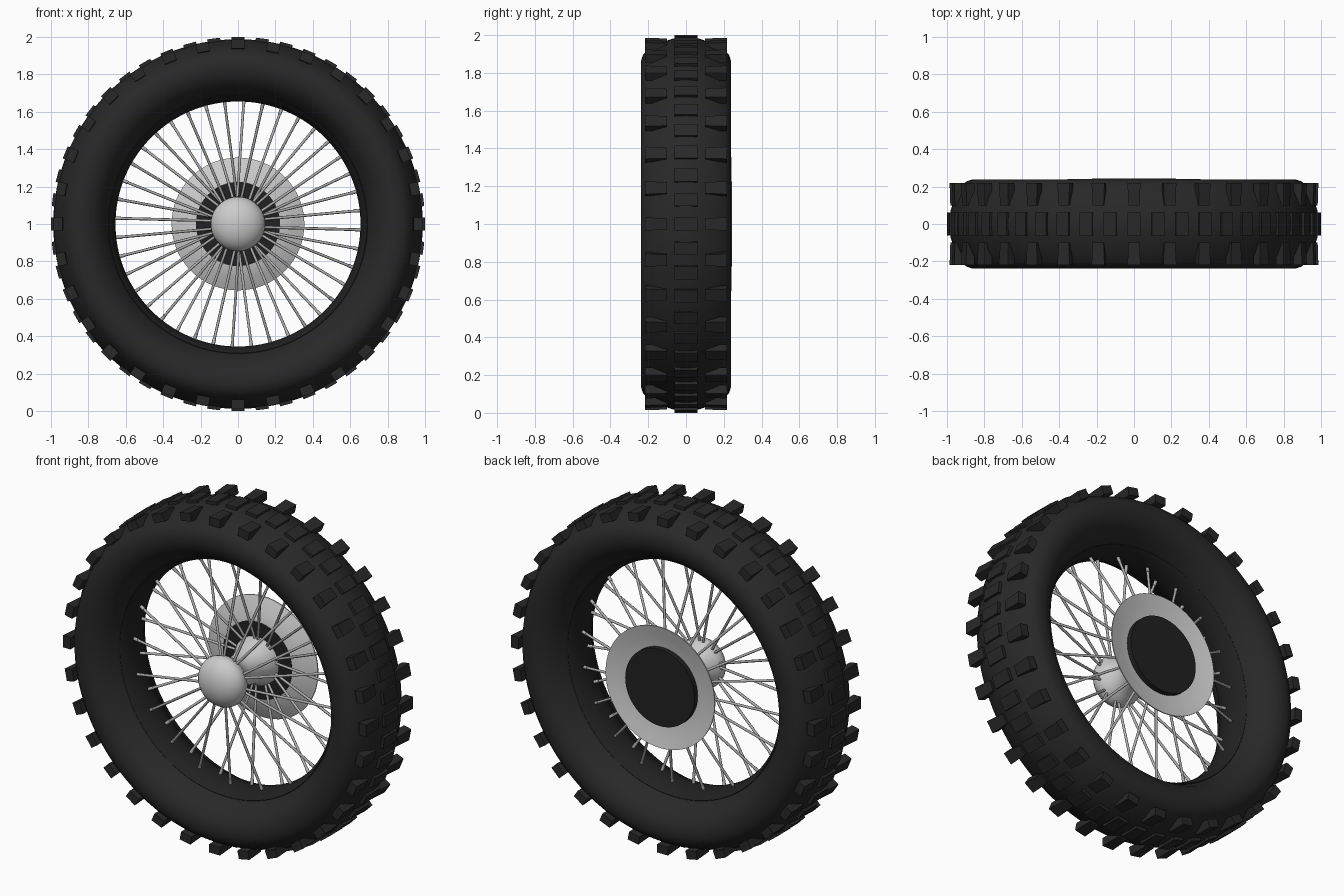
import bpy, bmesh, math
from mathutils import Vector, Matrix

if "Cube" in bpy.data.objects:
    bpy.data.objects.remove(bpy.data.objects["Cube"])

AXLE = Vector((0, 0, 1))


def material(name, v):
    m = bpy.data.materials.new(name)
    m.diffuse_color = (v, v, v, 1)
    m.use_nodes = True
    m.node_tree.nodes["Principled BSDF"].inputs["Base Color"].default_value = m.diffuse_color
    return m


RUBBER = material("tyre rubber", 0.021)
BLACK = material("black paint", 0.015)
STEEL = material("brushed steel", 0.6)
SPOKE = material("spoke wire", 0.42)


def finish(name, bm, mat, angle=None):
    bmesh.ops.recalc_face_normals(bm, faces=bm.faces)
    me = bpy.data.meshes.new(name)
    bm.to_mesh(me)
    bm.free()
    me.materials.append(mat)
    ob = bpy.data.objects.new(name, me)
    bpy.context.collection.objects.link(ob)
    if angle:
        bpy.ops.object.select_all(action='DESELECT')
        ob.select_set(True)
        bpy.context.view_layer.objects.active = ob
        bpy.ops.object.shade_smooth_by_angle(angle=math.radians(angle))
    return ob


def lathe(name, profile, mat, steps=96, closed=False, angle=40):
    """Revolve (radius, y) points about the axle."""
    bm = bmesh.new()
    vs = [bm.verts.new((0, y, 1 + r)) for r, y in profile]
    es = [bm.edges.new(p) for p in zip(vs, vs[1:])]
    if closed:
        es.append(bm.edges.new((vs[-1], vs[0])))
    bmesh.ops.spin(bm, geom=vs + es, cent=AXLE, axis=(0, 1, 0),
                   angle=math.tau, steps=steps, use_duplicate=False)
    bmesh.ops.remove_doubles(bm, verts=bm.verts, dist=1e-4)
    return finish(name, bm, mat, angle)


def mirrored(half):
    """Half profile ending at y = 0, continued on the other side."""
    return half + [(r, -y) for r, y in reversed(half) if y > 0]


def add_block(bm, angle, corners, w_in, w_out):
    """Tread block: (radius, y) outline, width varies from first two to last two corners."""
    widths = (w_in, w_in, w_out, w_out)
    rot = Matrix.Translation(AXLE) @ Matrix.Rotation(angle, 4, 'Y')
    a, b = ([bm.verts.new(rot @ Vector((s * w / 2, y, r)))
             for (r, y), w in zip(corners, widths)] for s in (-1, 1))
    bm.faces.new(a)
    bm.faces.new(b[::-1])
    for i in range(4):
        j = (i + 1) % 4
        bm.faces.new((a[i], b[i], b[j], a[j]))


# Tyre carcass and rim
tyre = [(0.685, 0.09), (0.70, 0.125), (0.735, 0.185), (0.775, 0.222), (0.82, 0.238),
        (0.86, 0.239), (0.895, 0.228), (0.92, 0.205), (0.945, 0.165),
        (0.965, 0.12), (0.981, 0.07), (0.987, 0.03), (0.988, 0)]
lathe("tyre", mirrored(tyre), RUBBER, 128, closed=True)
rim = [(0.70, 0.085), (0.698, 0.105), (0.69, 0.11), (0.682, 0.102), (0.672, 0.08),
       (0.66, 0.05), (0.655, 0.02), (0.655, 0)]
lathe("rim", mirrored(rim), BLACK, 128, closed=True)

# Centre tread blocks
bm = bmesh.new()
for i in range(48):
    add_block(bm, math.tau * i / 48,
              [(0.965, -0.062), (1.0, -0.062), (1.0, 0.062), (0.965, 0.062)], 0.07, 0.07)
finish("centre_tread", bm, RUBBER)

# Shoulder tread blocks on both sides
bm = bmesh.new()
for i in range(32):
    for s in (-1, 1):
        add_block(bm, math.tau * i / 32,
                  [(0.93, s * 0.1), (0.982, s * 0.1), (0.986, s * 0.218), (0.938, s * 0.218)],
                  0.06, 0.07)
finish("shoulder_tread", bm, RUBBER)

# Hub spool with domed front cap
dome = [(0.146 * math.sin(t), -0.14 - 0.098 * math.cos(t))
        for t in [math.pi / 2 * k / 10 for k in range(11)]]
lathe("hub", dome + [(0.138, -0.11), (0.115, -0.08), (0.095, -0.04), (0.088, 0.0),
                     (0.092, 0.05), (0.11, 0.11), (0.138, 0.16), (0.14, 0.2), (0, 0.2)],
      STEEL, 64)

# Black drum and flared steel disc at the back
lathe("brake_drum", [(0, 0.18), (0.225, 0.18), (0.225, 0.243), (0, 0.243)], BLACK, 64)
lathe("brake_disc", [(0.2, 0.18), (0.225, 0.182), (0.29, 0.203), (0.355, 0.234),
                     (0.355, 0.24), (0.29, 0.224), (0.225, 0.212), (0.2, 0.21)],
      STEEL, 64, closed=True)


def add_rod(bm, a, b, r):
    d = b - a
    mat = Matrix.Translation((a + b) / 2) @ d.to_track_quat('Z', 'Y').to_matrix().to_4x4()
    bmesh.ops.create_cone(bm, cap_ends=True, segments=8, radius1=r, radius2=r,
                          depth=d.length, matrix=mat)


def polar(r, y, a):
    return AXLE + Vector((r * math.sin(a), y, r * math.cos(a)))


# Spokes, alternating between front and back of the hub, with nipples at the rim
N = 40
bm, nip = bmesh.new(), bmesh.new()
for i in range(N):
    back = i % 2
    a = math.tau * (i + 0.3) / N
    skew = math.radians(5 if (i // 2) % 2 else -5)
    start = polar(0.125, 0.165 if back else -0.125, a + skew)
    end = polar(0.66, 0.025 if back else -0.025, a)
    add_rod(bm, start, end, 0.0075)
    add_rod(nip, end.lerp(start, 0.06), end, 0.0095)
finish("spokes", bm, SPOKE, 50)
finish("spoke_nipples", nip, SPOKE, 50)
